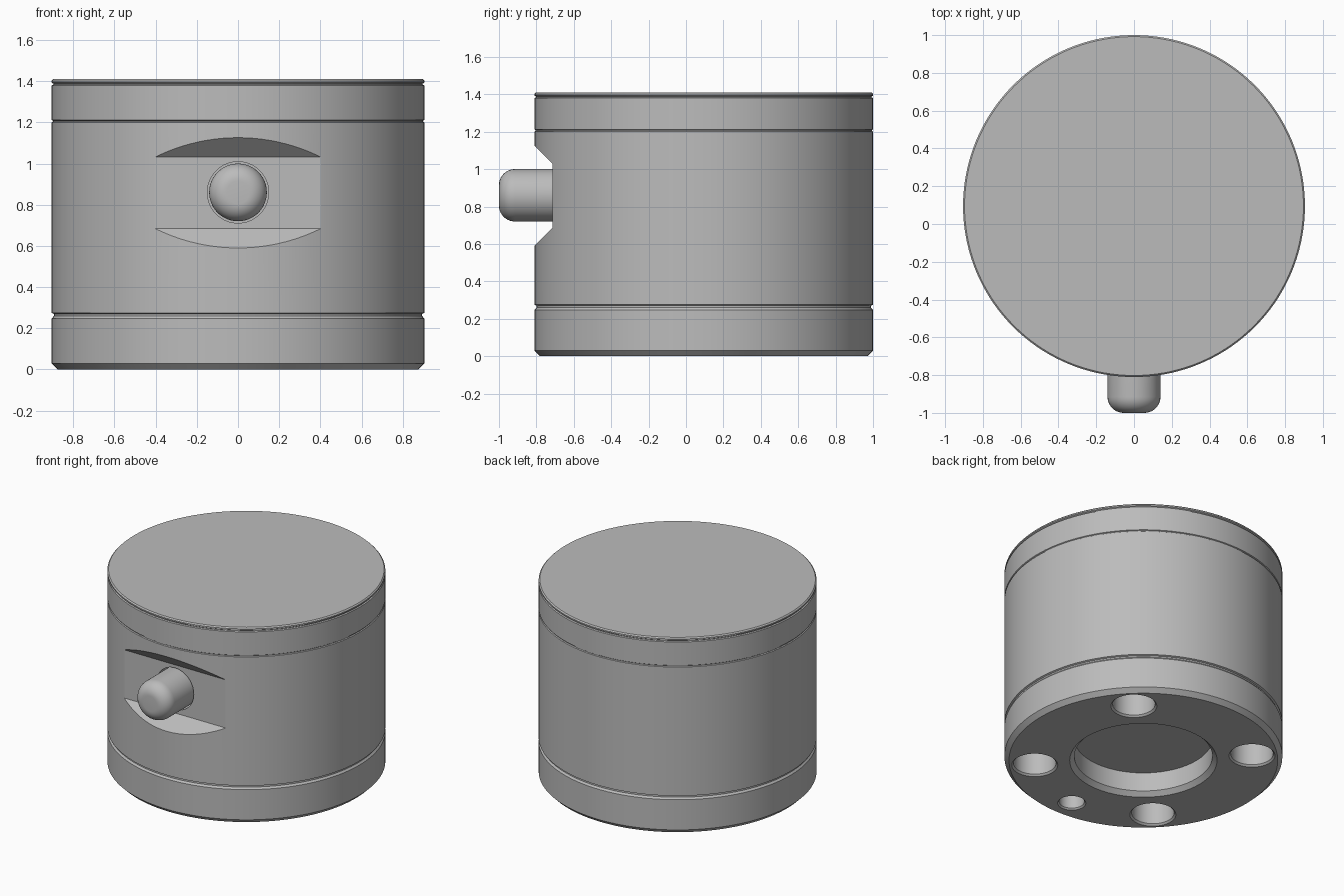
import bpy, bmesh, math
from mathutils import Matrix

if "Cube" in bpy.data.objects:
    bpy.data.objects.remove(bpy.data.objects["Cube"])

CY = 0.095      # axis of the housing
R = 0.905       # housing radius
PIN_Z = 0.86    # height of the pin
FLAT_Y = -0.715  # floor of the front notch

grey = bpy.data.materials.new("plain grey")
grey.use_nodes = True
GREY = (0.5, 0.5, 0.5, 1)
grey.diffuse_color = GREY
grey.node_tree.nodes["Principled BSDF"].inputs["Base Color"].default_value = GREY


def make_object(name, bm, matrix=Matrix()):
    bmesh.ops.recalc_face_normals(bm, faces=bm.faces)
    bm.transform(matrix)
    mesh = bpy.data.meshes.new(name)
    bm.to_mesh(mesh)
    bm.free()
    mesh.materials.append(grey)
    obj = bpy.data.objects.new(name, mesh)
    bpy.context.collection.objects.link(obj)
    return obj


def lathe(name, profile, matrix=Matrix(), sides=64):
    """Closed solid from (radius, height) points, listed from bottom to top."""
    bm = bmesh.new()
    rings = []
    for r, z in profile:
        angles = [2 * math.pi * i / sides for i in range(sides)]
        rings.append([bm.verts.new((r * math.cos(a), r * math.sin(a), z)) for a in angles])
    for low, high in zip(rings, rings[1:]):
        for i in range(sides):
            j = (i + 1) % sides
            bm.faces.new((low[i], low[j], high[j], high[i]))
    bm.faces.new(rings[0])
    bm.faces.new(rings[-1])
    return make_object(name, bm, matrix)


def cut(target, cutter):
    mod = target.modifiers.new("cut", "BOOLEAN")
    mod.operation = "DIFFERENCE"
    mod.solver = "EXACT"
    mod.object = cutter
    bpy.context.view_layer.objects.active = target
    bpy.ops.object.modifier_apply(modifier=mod.name)
    bpy.data.objects.remove(cutter)


def bottom_hole(x, y, radius, chamfer, depth):
    e = 0.02
    profile = [(radius + chamfer + e, -e), (radius, chamfer), (radius, depth)]
    return lathe("hole_cutter", profile, Matrix.Translation((x, y + CY, 0)))


# Housing with bottom chamfer, three grooves and a softened top edge
housing = lathe("housing", [
    (R - 0.03, 0), (R, 0.03),
    (R, 0.247), (R - 0.011, 0.26), (R - 0.011, 0.27), (R, 0.275),
    (R, 1.2), (R - 0.006, 1.204), (R - 0.006, 1.208), (R, 1.212),
    (R, 1.38), (R - 0.008, 1.384), (R - 0.008, 1.388), (R, 1.393),
    (R, 1.402), (R - 0.008, 1.41)],
    Matrix.Translation((0, CY, 0)), sides=144)

# Front notch with sloped top and bottom
bm = bmesh.new()
outline = [(FLAT_Y, -0.173), (FLAT_Y, 0.173), (FLAT_Y - 0.2, 0.373), (FLAT_Y - 0.2, -0.373)]
face = bm.faces.new([bm.verts.new((-0.6, y, PIN_Z - 0.002 + z)) for y, z in outline])
side = bmesh.ops.extrude_face_region(bm, geom=[face])["geom"]
bmesh.ops.translate(bm, vec=(1.2, 0, 0), verts=[v for v in side if isinstance(v, bmesh.types.BMVert)])
cut(housing, make_object("notch_cutter", bm))

# Clearance hole for the pin
to_front = Matrix.Translation((0, 0, PIN_Z)) @ Matrix.Rotation(math.pi / 2, 4, "X")
cut(housing, lathe("pin_hole_cutter", [(0.149, 0.5), (0.149, 0.9)], to_front))

# Underside: central bore, four bolt holes and a locating hole
cut(housing, bottom_hole(0, 0, 0.45, 0.03, 0.165))
for i in range(4):
    a = math.radians(45 + 90 * i)
    cut(housing, bottom_hole(0.71 * math.cos(a), 0.71 * math.sin(a), 0.138, 0.012, 0.35))
cut(housing, bottom_hole(0, -0.726, 0.082, 0.01, 0.3))

# Pin with rounded tip
fillet = 0.085
tip = [(0.14 - fillet + fillet * math.cos(a), 1 - fillet + fillet * math.sin(a))
       for a in (math.pi / 2 * i / 10 for i in range(11))]
pin = lathe("pin", [(0.14, 0.5)] + tip, to_front)

# Smooth shading with sharp edges
for obj in (housing, pin):
    bpy.ops.object.select_all(action="DESELECT")
    obj.select_set(True)
    bpy.context.view_layer.objects.active = obj
    bpy.ops.object.shade_smooth_by_angle(angle=math.radians(25))
